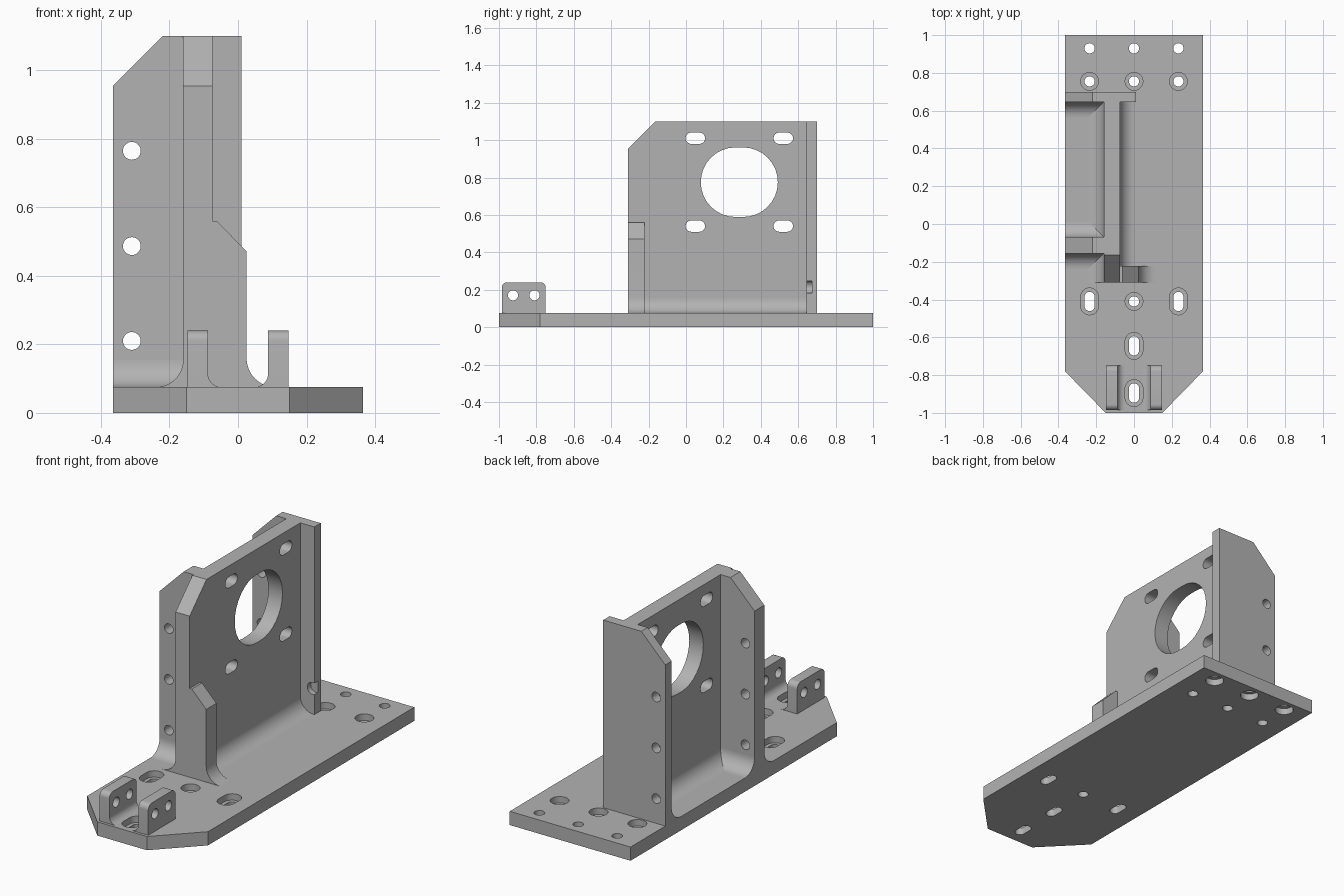
import bpy, bmesh
from math import cos, sin, pi, radians

cube = bpy.data.objects.get("Cube")
if cube:
    bpy.data.objects.remove(cube)

GREY = (0.45, 0.45, 0.45, 1)
metal = bpy.data.materials.new("plain grey metal")
metal.use_nodes = True
metal.diffuse_color = GREY
metal.node_tree.nodes["Principled BSDF"].inputs["Base Color"].default_value = GREY

TOP = 0.075          # upper face of the base
HEIGHT = 1.1         # top of the upright
SIDE = 0.365         # half width of the base
WEB = (-0.16, -0.075)
FLANGE = (-0.155, -0.07)
BACK = (0.645, 0.70)
R = 0.08             # large fillet


def arc(cx, cy, r, a0, a1, n=12):
    """Points on an arc, angles in degrees."""
    angles = [radians(a0 + (a1 - a0) * i / n) for i in range(n + 1)]
    return [(cx + r * cos(a), cy + r * sin(a)) for a in angles]


def obround(cx, cy, half, r, upright=False):
    """Slot outline; half = 0 gives a circle."""
    if half == 0:
        return arc(cx, cy, r, 0, 360, 32)[:-1]
    if upright:
        return arc(cx, cy + half, r, 0, 180, 16) + arc(cx, cy - half, r, 180, 360, 16)
    return arc(cx + half, cy, r, -90, 90, 16) + arc(cx - half, cy, r, 90, 270, 16)


def fillet(u, v, r, du):
    """Concave corner outline at (u, v), opening toward du."""
    return [(u, v)] + [(u + du * x, v + y) for x, y in arc(r, r, r, 270, 180)]


def prism(name, outline, axis, lo, hi):
    """Extrude a flat outline along an axis."""
    place = {"x": lambda u, v, w: (w, u, v),
             "y": lambda u, v, w: (u, w, v),
             "z": lambda u, v, w: (u, v, w)}[axis]
    bm = bmesh.new()
    ends = [[bm.verts.new(place(u, v, w)) for u, v in outline] for w in (lo, hi)]
    for ring in ends:
        bm.faces.new(ring)
    for i in range(len(outline)):
        j = (i + 1) % len(outline)
        bm.faces.new((ends[0][i], ends[0][j], ends[1][j], ends[1][i]))
    bmesh.ops.recalc_face_normals(bm, faces=bm.faces)
    mesh = bpy.data.meshes.new(name)
    bm.to_mesh(mesh)
    bm.free()
    mesh.materials.append(metal)
    ob = bpy.data.objects.new(name, mesh)
    bpy.context.collection.objects.link(ob)
    return ob


def activate(ob):
    bpy.ops.object.select_all(action="DESELECT")
    ob.select_set(True)
    bpy.context.view_layer.objects.active = ob


def cut(ob, outline, axis, lo, hi):
    cutter = prism("cutter", outline, axis, lo, hi)
    cutter.hide_render = True
    mod = ob.modifiers.new("cut", "BOOLEAN")
    mod.operation, mod.solver, mod.object = "DIFFERENCE", "EXACT", cutter
    activate(ob)
    bpy.ops.object.modifier_apply(modifier=mod.name)
    bpy.data.objects.remove(cutter)


parts = []


def part(*args):
    ob = prism(*args)
    parts.append(ob)
    return ob


# Base plate with chamfered front corners
base = part("base_plate", [(-0.15, -1), (0.15, -1), (SIDE, -0.78), (SIDE, 1),
                           (-SIDE, 1), (-SIDE, -0.78)], "z", 0, TOP)

# Base holes: x, y, slot half length, counterbore range
above, below = (0.04, 0.1), (-0.1, 0.035)
holes = [(0, -0.41, 0, above), (0, -0.645, 0.024, above), (0, -0.895, 0.024, above)]
holes += [(x, -0.41, 0.024, above) for x in (-0.235, 0.235)]
for x in (-0.235, 0, 0.235):
    holes += [(x, 0.755, 0, above), (x, 0.93, 0, below)]
for x, y, half, bore in holes:
    cut(base, obround(x, y, half, 0.027, True), "z", -0.1, 0.2)
    cut(base, obround(x, y, half, 0.047, True), "z", *bore)

# Upright web with a large opening and four slots
web = part("upright_web", [(-0.31, TOP), (BACK[0], TOP), (BACK[0], HEIGHT),
                           (-0.165, HEIGHT), (-0.31, 0.955)], "x", *WEB)
cut(web, obround(0.285, 0.775, 0.02, 0.186), "x", -0.3, 0.1)
for y in (0.05, 0.52):
    for z in (0.54, 1.01):
        cut(web, obround(y, z, 0.022, 0.03), "x", -0.3, 0.1)

# Side flanges
for name, right, span in (("front_flange", WEB[0], FLANGE), ("back_flange", 0.01, BACK)):
    flange = part(name, [(-SIDE, TOP), (right, TOP), (right, HEIGHT),
                         (-0.22, HEIGHT), (-SIDE, 0.955)], "y", *span)
    for z in (0.21, 0.487, 0.765):
        cut(flange, obround(-0.31, z, 0, 0.026), "y", -0.5, 1)
# Shallow notch on the inner edge of the back flange
cut(flange, obround(0, 0.215, 0, 0.033), "y", 0.6, 0.675)

# Stiffening rib at the front edge of the web
part("front_rib", [(WEB[1], TOP), (0.11, TOP)] + arc(0.11, TOP + 0.085, 0.085, 270, 180)[1:]
     + [(0.025, 0.472), (-0.062, 0.56), (WEB[1], 0.56)], "y", -0.31, -0.222)

# Fillets where the upright meets the base
part("web_fillet_left", fillet(WEB[1], TOP, R, 1), "y", -0.222, BACK[0])
part("web_fillet_pocket", fillet(WEB[0], TOP, R, -1), "y", FLANGE[1], BACK[0])
part("web_fillet_front", fillet(WEB[0], TOP, R, -1), "y", -0.31, FLANGE[0])
for name, y, side in (("flange_fillet_front", FLANGE[0], -1),
                      ("flange_fillet_pocket", FLANGE[1], 1),
                      ("back_flange_fillet", BACK[0], -1)):
    part(name, fillet(y, TOP, R, side), "x", -SIDE, WEB[0])

# Pair of drilled lugs at the front
y0, y1, z1, r = -0.985, -0.75, 0.24, 0.03
lug_outline = ([(y0, TOP), (y1, TOP)] + arc(y1 - r, z1 - r, r, 0, 90, 8)
               + arc(y0 + r, z1 - r, r, 90, 180, 8))
for name, side in (("left", 1), ("right", -1)):
    lug = part(name + "_lug", lug_outline, "x", *sorted((side * 0.088, side * 0.147)))
    for y in (-0.925, -0.81):
        cut(lug, obround(y, 0.17, 0, 0.027), "x", -0.3, 0.3)
    part(name + "_lug_fillet", fillet(side * 0.088, TOP, 0.04, -side), "y", y0, y1)

# Smooth bores and fillets, crisp edges elsewhere
for ob in parts:
    activate(ob)
    bpy.ops.object.shade_smooth_by_angle(angle=radians(30))
